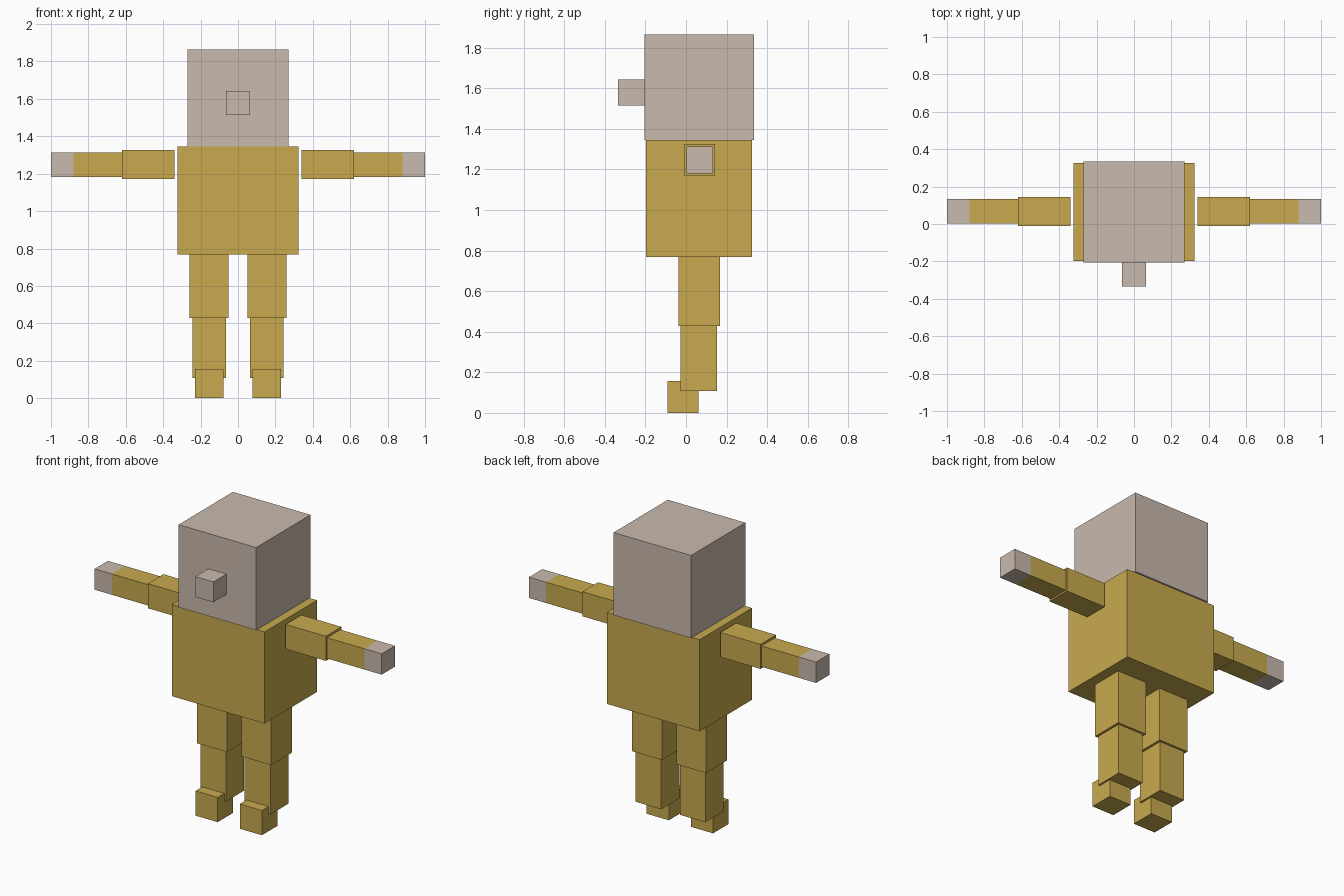
import bpy, bmesh
from mathutils import Vector

if "Cube" in bpy.data.objects:
    bpy.data.objects.remove(bpy.data.objects["Cube"])


def material(name, rgb):
    m = bpy.data.materials.new(name)
    m.diffuse_color = (*rgb, 1.0)
    m.use_nodes = True
    m.node_tree.nodes["Principled BSDF"].inputs["Base Color"].default_value = m.diffuse_color
    return m


yellow = material("mustard_yellow", (0.58, 0.402, 0.077))
skin = material("pale_skin", (0.585, 0.491, 0.423))


def box(name, x, y, z, mats, split_x=None):
    """Box from (min, max) ranges; beyond split_x the second material is used."""
    lo, hi = Vector((x[0], y[0], z[0])), Vector((x[1], y[1], z[1]))
    bm = bmesh.new()
    bmesh.ops.create_cube(bm, size=1)
    bmesh.ops.scale(bm, vec=hi - lo, verts=bm.verts)
    bmesh.ops.translate(bm, vec=(lo + hi) / 2, verts=bm.verts)
    if split_x is not None:
        bmesh.ops.bisect_plane(bm, geom=bm.verts[:] + bm.edges[:] + bm.faces[:],
                               plane_co=(split_x, 0, 0), plane_no=(1, 0, 0))
        for f in bm.faces:
            f.material_index = int(abs(f.calc_center_median().x) > abs(split_x))
    mesh = bpy.data.meshes.new(name)
    bm.to_mesh(mesh)
    bm.free()
    for m in mats:
        mesh.materials.append(m)
    obj = bpy.data.objects.new(name, mesh)
    bpy.context.collection.objects.link(obj)
    return obj


# Head, nose and torso
box("head", (-0.27, 0.27), (-0.205, 0.335), (1.345, 1.865), [skin])
box("nose", (-0.063, 0.063), (-0.335, -0.205), (1.515, 1.643), [skin])
box("torso", (-0.323, 0.323), (-0.197, 0.325), (0.768, 1.345), [yellow])

# Limbs on both sides
for side, s in (("left", 1), ("right", -1)):
    def span(a, b):
        return tuple(sorted((s * a, s * b)))

    box(f"{side}_upper_arm", span(0.34, 0.62), (-0.011, 0.144), (1.171, 1.326), [yellow])
    # Forearm with the hand coloured at its end
    box(f"{side}_forearm", span(0.62, 1.0), (0.002, 0.134), (1.181, 1.312),
        [yellow, skin], split_x=s * 0.88)
    box(f"{side}_thigh", span(0.05, 0.258), (-0.038, 0.168), (0.428, 0.768), [yellow])
    box(f"{side}_shin", span(0.065, 0.243), (-0.026, 0.154), (0.108, 0.428), [yellow])
    box(f"{side}_foot", span(0.077, 0.231), (-0.092, 0.061), (0.0, 0.156), [yellow])
